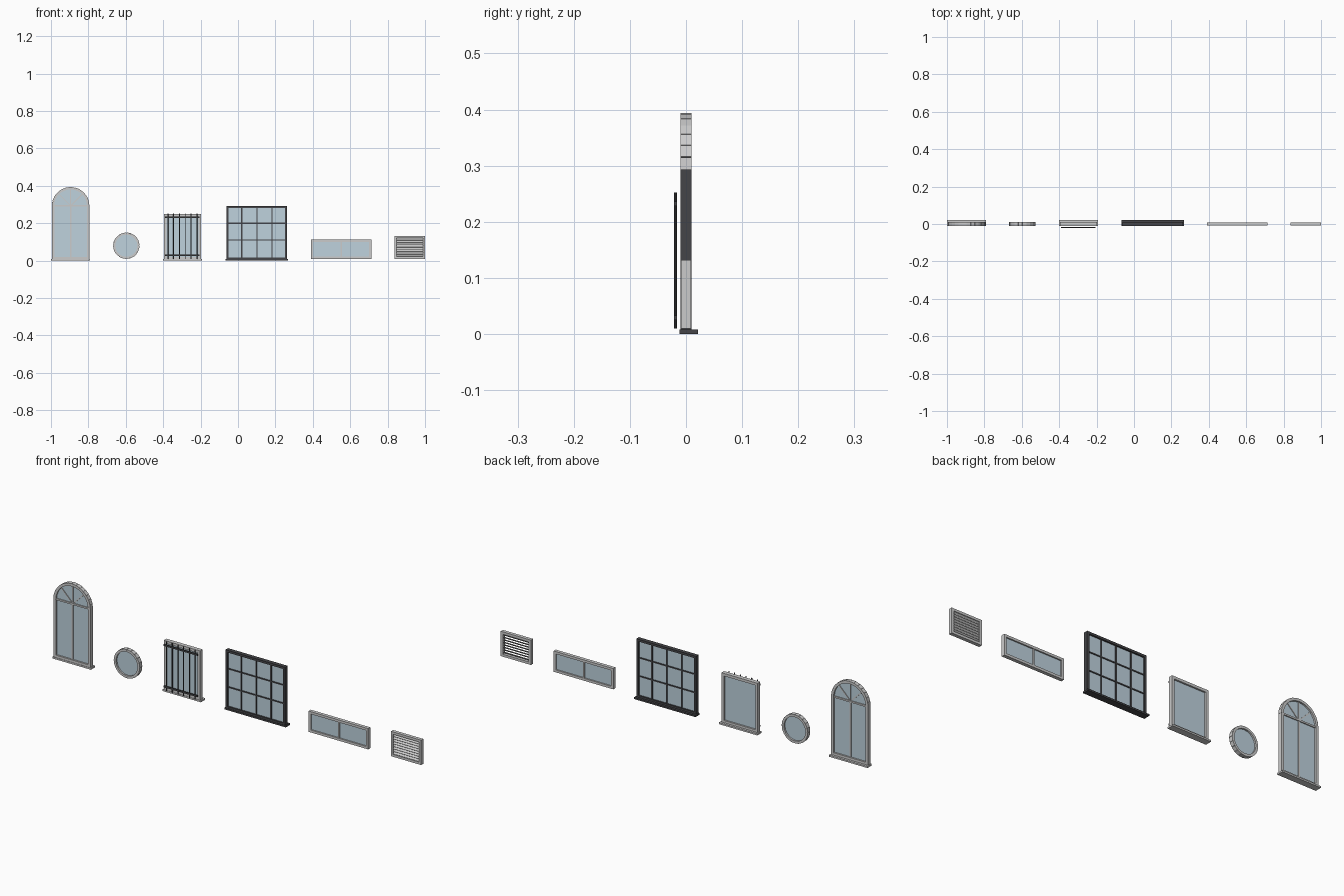
import bpy, bmesh
from math import sin, cos, pi, tan, radians
from mathutils import Matrix, Vector

if "Cube" in bpy.data.objects:
    bpy.data.objects.remove(bpy.data.objects["Cube"])


def material(name, rgb):
    m = bpy.data.materials.new(name)
    m.diffuse_color = (*rgb, 1)
    m.use_nodes = True
    m.node_tree.nodes["Principled BSDF"].inputs["Base Color"].default_value = m.diffuse_color
    return m


GLASS = material("pale_blue", (0.52, 0.65, 0.73))
DARK = material("dark_metal", (0.06, 0.06, 0.065))


def finish(name, bm, mat=None):
    bmesh.ops.recalc_face_normals(bm, faces=bm.faces)
    me = bpy.data.meshes.new(name)
    bm.to_mesh(me)
    bm.free()
    ob = bpy.data.objects.new(name, me)
    bpy.context.collection.objects.link(ob)
    if mat:
        me.materials.append(mat)
    return ob


def add_box(bm, centre, size, rot=None):
    m = Matrix.Translation(Vector(centre)) @ (rot or Matrix()) @ Matrix.Diagonal((*size, 1))
    bmesh.ops.create_cube(bm, size=1, matrix=m)


def span(bm, x0, x1, y0, y1, z0, z1):
    add_box(bm, ((x0 + x1) / 2, (y0 + y1) / 2, (z0 + z1) / 2), (x1 - x0, y1 - y0, z1 - z0))


def slab(name, x0, x1, y0, y1, z0, z1, mat=None):
    bm = bmesh.new()
    span(bm, x0, x1, y0, y1, z0, z1)
    return finish(name, bm, mat)


def frame(name, x0, x1, z0, z1, w, d, mat=None):
    bm = bmesh.new()
    for a, b in ((x0, x0 + w), (x1 - w, x1)):
        span(bm, a, b, -d, d, z0, z1)
    for a, b in ((z0, z0 + w), (z1 - w, z1)):
        span(bm, x0 + w, x1 - w, -d, d, a, b)
    return finish(name, bm, mat)


def pane(name, points, t=0.002):
    bm = bmesh.new()
    f = bm.faces.new([bm.verts.new((x, -t, z)) for x, z in points])
    r = bmesh.ops.extrude_face_region(bm, geom=[f])
    vs = [v for v in r["geom"] if isinstance(v, bmesh.types.BMVert)]
    bmesh.ops.translate(bm, verts=vs, vec=(0, 2 * t, 0))
    return finish(name, bm, GLASS)


def ring_blocks(bm, cx, cz, r, w, d, n, total):
    # straight blocks set around an arc, leaving small outer joints
    step = total / n
    rm = r - w / 2
    for i in range(n):
        a = (i + 0.5) * step
        add_box(bm, (cx + rm * cos(a), 0, cz + rm * sin(a)),
                (w, 2 * d, 2 * rm * tan(step / 2) * 1.02), Matrix.Rotation(-a, 4, 'Y'))


def arc(cx, cz, r, n, total):
    return [(cx + r * cos(total * i / n), cz + r * sin(total * i / n)) for i in range(n + 1)]


def sill(name, x0, x1, mat=None):
    slab(name, x0, x1, -0.012, 0.021, 0, 0.008, mat)


# Arched window
cx, cz, R, W = -0.895, 0.293, 0.1, 0.013
bm = bmesh.new()
for s in (-1, 1):
    a, b = sorted((cx + s * R, cx + s * (R - W)))
    span(bm, a, b, -0.01, 0.01, 0.006, cz)
span(bm, cx - R + W, cx + R - W, -0.01, 0.01, 0.006, 0.02)
ring_blocks(bm, cx, cz, R, W, 0.01, 14, pi)
finish("arched_frame", bm)
bm = bmesh.new()
span(bm, cx - R + W, cx + R - W, -0.007, 0.007, cz - 0.004, cz + 0.004)
span(bm, cx - 0.004, cx + 0.004, -0.006, 0.006, 0.02, cz)
for deg in (45, 90, 135):
    a = radians(deg)
    add_box(bm, (cx + 0.045 * cos(a), 0, cz + 0.045 * sin(a)), (0.09, 0.01, 0.005),
            Matrix.Rotation(-a, 4, 'Y'))
finish("arched_glazing_bars", bm)
pane("arched_glass", [(cx - 0.09, 0.015), (cx + 0.09, 0.015)] + arc(cx, cz, 0.09, 14, pi))
sill("arched_sill", -1.0, -0.79)

# Round window
bm = bmesh.new()
ring_blocks(bm, -0.597, 0.08, 0.07, 0.012, 0.01, 20, 2 * pi)
finish("round_frame", bm)
pane("round_glass", arc(-0.597, 0.08, 0.061, 20, 2 * pi)[:-1])

# Barred window
frame("barred_frame", -0.396, -0.199, 0.006, 0.25, 0.013, 0.01)
pane("barred_glass", [(-0.39, 0.015), (-0.205, 0.015), (-0.205, 0.243), (-0.39, 0.243)])
sill("barred_sill", -0.402, -0.193)
bm = bmesh.new()
for i in range(6):
    bmesh.ops.create_cone(bm, cap_ends=True, segments=8, radius1=0.0025, radius2=0.0025, depth=0.242,
                          matrix=Matrix.Translation((-0.2975 + (i - 2.5) * 0.031, -0.0185, 0.131)))
finish("security_bars", bm, DARK)
bm = bmesh.new()
for z in (0.029, 0.232):
    span(bm, -0.39, -0.205, -0.021, -0.016, z - 0.004, z + 0.004)
finish("security_crossbars", bm, DARK)

# Large gridded window
x0, x1, z0, z1 = -0.061, 0.263, 0.006, 0.293
frame("grid_frame", x0, x1, z0, z1, 0.011, 0.01, DARK)
pane("grid_glass", [(x0 + .006, .012), (x1 - .006, .012), (x1 - .006, z1 - .006), (x0 + .006, z1 - .006)])
bm = bmesh.new()
for i in (1, 2, 3):
    x = x0 + (x1 - x0) * i / 4
    span(bm, x - 0.003, x + 0.003, -0.006, 0.006, z0 + 0.011, z1 - 0.011)
for z in (0.11, 0.2):
    span(bm, x0 + 0.011, x1 - 0.011, -0.0055, 0.0055, z - 0.003, z + 0.003)
finish("grid_glazing_bars", bm, DARK)
sill("grid_sill", -0.066, 0.268, DARK)

# Wide low window
frame("wide_frame", 0.389, 0.713, 0.01, 0.112, 0.012, 0.0085)
pane("wide_glass", [(0.395, 0.016), (0.707, 0.016), (0.707, 0.106), (0.395, 0.106)])
slab("wide_mullion", 0.547, 0.555, -0.007, 0.007, 0.022, 0.1)

# Louvred vent
frame("vent_frame", 0.836, 1.0, 0.01, 0.132, 0.012, 0.0085)
bm = bmesh.new()
for i in range(8):
    add_box(bm, (0.918, 0, 0.0285 + i * 0.0122), (0.142, 0.0165, 0.0025),
            Matrix.Rotation(radians(42), 4, 'X'))
finish("vent_slats", bm)
